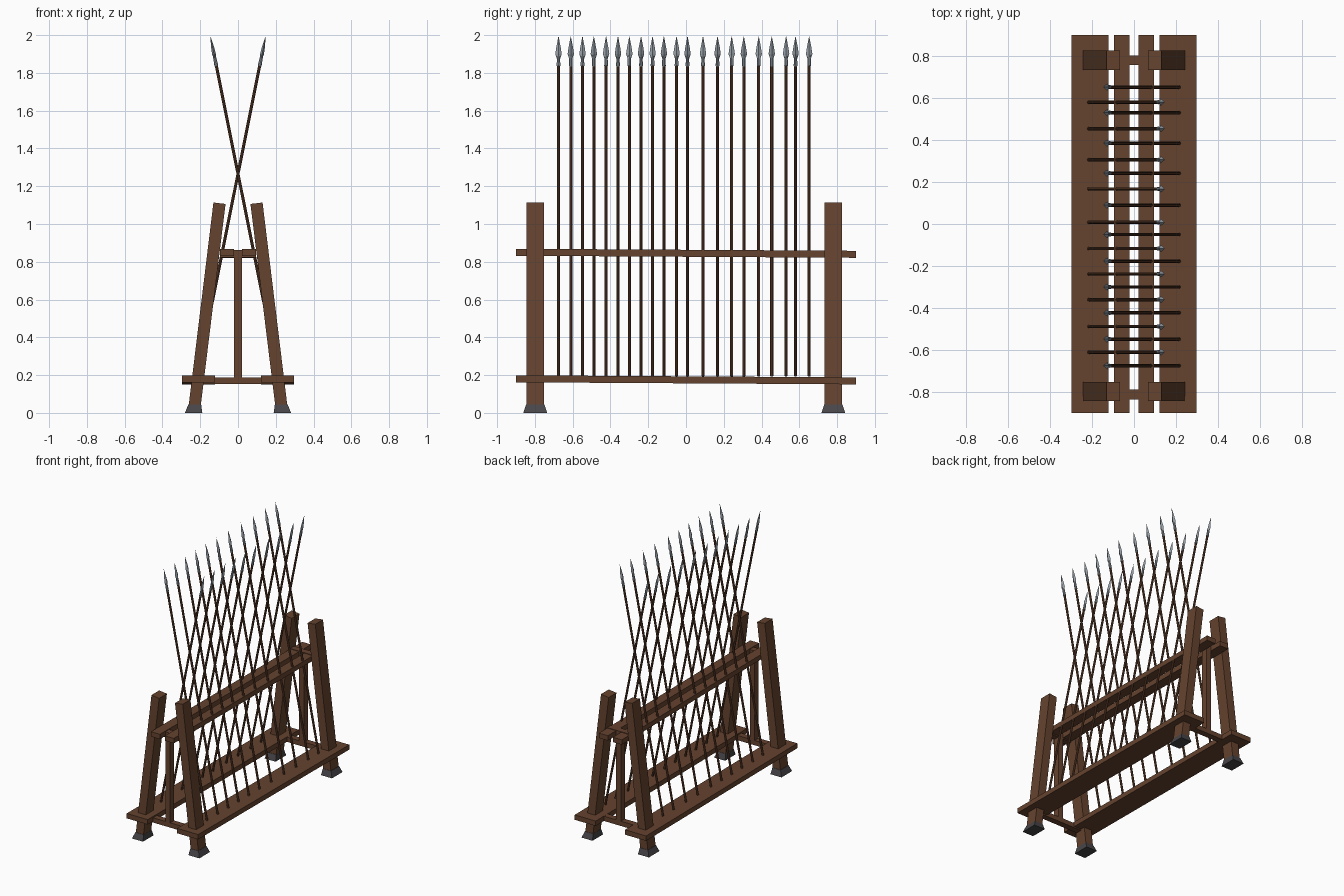
import bpy
import bmesh
from mathutils import Vector, Matrix

old = bpy.data.objects.get("Cube")
if old:
    bpy.data.objects.remove(old, do_unlink=True)


def material(name, rgb):
    m = bpy.data.materials.new(name)
    m.use_nodes = True
    m.diffuse_color = (*rgb, 1)
    m.node_tree.nodes["Principled BSDF"].inputs["Base Color"].default_value = (*rgb, 1)
    return m


WOOD = material("brown wood", (0.13, 0.056, 0.028))
SHAFT = material("shaft wood", (0.12, 0.05, 0.025))
IRON = material("dark iron", (0.065, 0.06, 0.065))
STEEL = material("pale steel", (0.30, 0.34, 0.38))


def loft(name, mat, sections, sides=4, place=None):
    """Skin through (centre, half width x, half width y) sections and cap the ends.
    Four sides make a box; other counts make an elliptical tube."""
    bm = bmesh.new()
    tube = bmesh.ops.create_circle(bm, segments=sides, radius=1)["verts"]
    unit = [v.co.copy() for v in tube]
    bm.clear()
    if sides == 4:
        unit = [Vector((x, y, 0)) for x, y in ((-1, -1), (1, -1), (1, 1), (-1, 1))]
    rings = [[bm.verts.new(Vector(c) + Vector((u.x * a, u.y * b, 0))) for u in unit]
             for c, a, b in sections]
    for low, high in zip(rings, rings[1:]):
        for i in range(sides):
            j = (i + 1) % sides
            bm.faces.new((low[i], low[j], high[j], high[i]))
    bm.faces.new(rings[0])
    bm.faces.new(rings[-1])
    bmesh.ops.remove_doubles(bm, verts=bm.verts, dist=1e-5)
    bmesh.ops.recalc_face_normals(bm, faces=bm.faces)
    if place:
        bm.transform(place)
    mesh = bpy.data.meshes.new(name)
    bm.to_mesh(mesh)
    bm.free()
    mesh.materials.append(mat)
    ob = bpy.data.objects.new(name, mesh)
    bpy.context.collection.objects.link(ob)
    return ob


def box(name, mat, centre, size):
    x, y, z = centre
    a, b, h = (s / 2 for s in size)
    return loft(name, mat, [((x, y, z - h), a, b), ((x, y, z + h), a, b)])


def sloped_board(name, x, z, width, thick, drop):
    """Long board whose back end sits a little lower than its front."""
    ob = box(name, WOOD, (x, 0, z), (width, 1.8, thick))
    for v in ob.data.vertices:
        v.co.z -= drop * v.co.y


# Leaning posts with flared iron feet
LEAN = 0.122
for end, y in (("front", -0.798), ("back", 0.78)):
    for side, s in (("left", 1), ("right", -1)):
        post = loft(f"{end}_{side}_post", WOOD,
                    [((s * 0.229, y, 0.04), 0.032, 0.046),
                     ((s * 0.098, y, 1.11), 0.032, 0.046)])
        for v in post.data.vertices:
            if v.co.z > 1:
                v.co.z += (s * v.co.x - 0.098) * LEAN
        loft(f"{end}_{side}_foot", IRON,
             [((s * 0.235, y, 0), 0.046, 0.063),
              ((s * 0.229, y, 0.045), 0.034, 0.048)])

# Lower planks and upper rails
for side, s in (("left", 1), ("right", -1)):
    sloped_board(f"{side}_lower_plank", s * 0.21, 0.175, 0.175, 0.037, 0.006)
    sloped_board(f"{side}_upper_rail", s * 0.058, 0.845, 0.074, 0.037, 0.006)

# Cross bars and upright struts between the posts
for end, y in (("front", -0.812), ("back", 0.78)):
    box(f"{end}_lower_cross_bar", WOOD, (0, y, 0.17), (0.42, 0.046, 0.036))
    box(f"{end}_upper_cross_bar", WOOD, (0, y, 0.843), (0.19, 0.046, 0.04))
    box(f"{end}_strut", WOOD, (0, y, 0.505), (0.04, 0.046, 0.66))

# Spears, leaning alternately to either side
SPEAR_Y = (-0.675, -0.61, -0.548, -0.488, -0.423, -0.36, -0.3, -0.238, -0.177, -0.117, -0.05,
           0.008, 0.09, 0.167, 0.242, 0.306, 0.385, 0.454, 0.53, 0.58, 0.652)
for i, y in enumerate(SPEAR_Y):
    s = 1 if i % 2 == 0 else -1
    base, tip = Vector((s * 0.215, y, 0.195)), Vector((s * -0.146, y, 1.993))
    axis = tip - base
    turn = Matrix.Rotation(-s * axis.xz.angle(Vector((0, 1))), 4, "Y")
    place = Matrix.Translation(base) @ turn
    top = axis.length
    loft(f"spear_shaft_{i + 1}", SHAFT,
         [((0, 0, 0), 0.008, 0.008), ((0, 0, top - 0.13), 0.008, 0.008)], 8, place)
    # Socket and blade of the head
    loft(f"spear_socket_{i + 1}", STEEL,
         [((0, 0, top - 0.16), 0.01, 0.01), ((0, 0, top - 0.08), 0.007, 0.007)], 8, place)
    blade = [(0.125, 0.005, 0.007), (0.095, 0.01, 0.017), (0.06, 0.008, 0.012), (0, 0, 0)]
    rings = [((0, 0, top - d), a, b) for d, a, b in blade[:3]]
    rings.append(((0, 0, top), 0.0006, 0.0006))
    # A slightly turned square section gives the diamond blade
    head = loft(f"spear_blade_{i + 1}", STEEL, rings)
    for v in head.data.vertices:
        x, w = v.co.x, v.co.y
        k = 1 if x * w > 0 else 0
        v.co.x, v.co.y = x * (1 - k), w * k
    head.data.transform(place)
